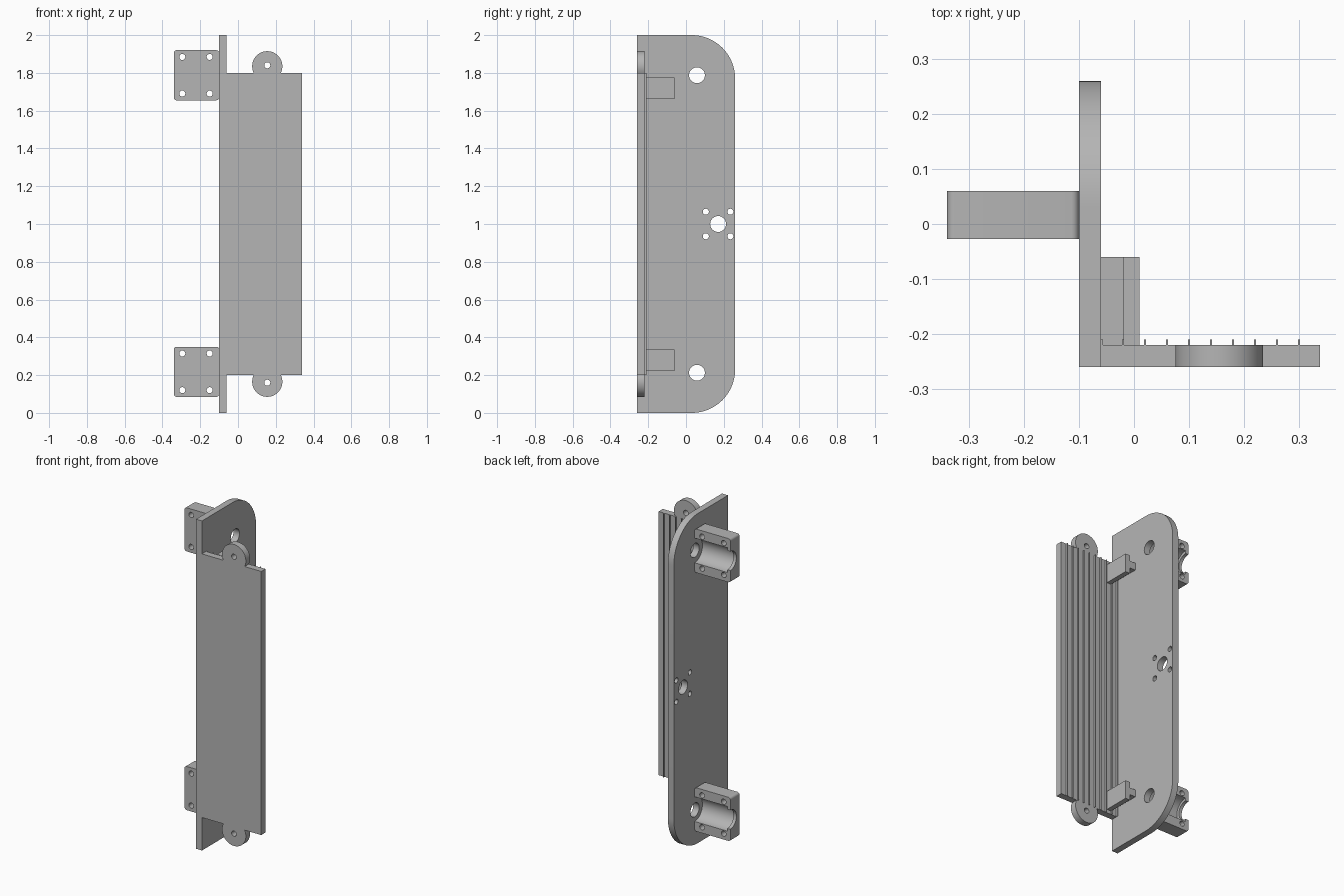
import bpy, bmesh, math

if "Cube" in bpy.data.objects:
    bpy.data.objects.remove(bpy.data.objects["Cube"])

grey = bpy.data.materials.new("light grey")
grey.diffuse_color = (0.46, 0.46, 0.46, 1)
grey.use_nodes = True
grey.node_tree.nodes["Principled BSDF"].inputs["Base Color"].default_value = grey.diffuse_color


def arc(cx, cz, r, a0, a1, n):
    """Points on an arc, angles in degrees."""
    return [(cx + r * math.cos(math.radians(a0 + (a1 - a0) * i / n)),
             cz + r * math.sin(math.radians(a0 + (a1 - a0) * i / n))) for i in range(n + 1)]


def circle(cx, cz, r, n=32):
    return arc(cx, cz, r, 0, 360, n)[:-1]


def rect(a0, a1, b0, b1):
    return [(a0, b0), (a1, b0), (a1, b1), (a0, b1)]


def prism(name, profile, axis, lo, hi):
    """Extrude a (y,z) profile along x or an (x,z) profile along y."""
    place = (lambda p, t: (t, p[0], p[1])) if axis == 'x' else (lambda p, t: (p[0], t, p[1]))
    bm = bmesh.new()
    face = bm.faces.new([bm.verts.new(place(p, lo)) for p in profile])
    ext = bmesh.ops.extrude_face_region(bm, geom=[face])
    moved = [v for v in ext['geom'] if isinstance(v, bmesh.types.BMVert)]
    bmesh.ops.translate(bm, verts=moved, vec=place((0, 0), hi - lo))
    bmesh.ops.recalc_face_normals(bm, faces=bm.faces)
    mesh = bpy.data.meshes.new(name)
    bm.to_mesh(mesh)
    bm.free()
    mesh.materials.append(grey)
    ob = bpy.data.objects.new(name, mesh)
    bpy.context.collection.objects.link(ob)
    return ob


def cut(ob, profile, axis, lo, hi):
    """Subtract a prism from an object."""
    cutter = prism("cutter", profile, axis, lo, hi)
    cutter.hide_render = True
    mod = ob.modifiers.new("cut", 'BOOLEAN')
    mod.operation, mod.solver, mod.object = 'DIFFERENCE', 'EXACT', cutter
    bpy.context.view_layer.objects.active = ob
    bpy.ops.object.modifier_apply(modifier=mod.name)
    bpy.data.objects.remove(cutter)


# side plate with two rounded corners, shaft holes and motor mounting holes
R = 0.23
side = prism("side_plate", [(-0.26, 0)] + arc(0.26 - R, R, R, -90, 0, 20)
             + arc(0.26 - R, 2 - R, R, 0, 90, 20) + [(-0.26, 2)], 'x', -0.10, -0.06)
holes = [(0.058, 1.7875, 0.042), (0.058, 0.2125, 0.042), (0.17, 1.0, 0.042)]
holes += [(y, z, 0.016) for y in (0.105, 0.235) for z in (0.935, 1.065)]
for y, z, r in holes:
    cut(side, circle(y, z, r), 'x', -0.2, 0.0)

# front panel with a round ear at each end
panel = prism("front_panel", [(-0.06, 0.2)] + arc(0.155, 0.165, 0.08, 154, 386, 32)
              + [(0.338, 0.2), (0.338, 1.8)] + arc(0.155, 1.835, 0.08, -26, 206, 32)
              + [(-0.06, 1.8)], 'y', -0.26, -0.22)
for z in (0.16, 1.84):
    cut(panel, circle(0.155, z, 0.016), 'y', -0.4, -0.1)

# thin ribs on the back of the panel
for i in range(10):
    x = -0.058 + 0.04 * i if i == 0 else -0.06 + 0.04 * i
    prism("panel_rib", rect(x - 0.002, x + 0.002, 0.2, 1.8), 'y', -0.221, -0.21)

for label, zc, zb in (("lower", 0.2175, 0.278), ("upper", 1.7875, 1.718)):
    # T-shaped bracket between plate and panel
    prism(label + "_bracket_flange", rect(-0.02, 0.01, zb - 0.057, zb + 0.057), 'y', -0.22, -0.06)
    prism(label + "_bracket_web", rect(-0.06, -0.02, zb - 0.022, zb + 0.022), 'y', -0.22, -0.06)

    # bearing block with rounded corners, bore and end lip
    x0, x1, h, r = -0.34, -0.10, 0.1325, 0.014
    outline = (arc(x1 - r, zc - h + r, r, -90, 0, 6) + arc(x1 - r, zc + h - r, r, 0, 90, 6)
               + arc(x0 + r, zc + h - r, r, 90, 180, 6) + arc(x0 + r, zc - h + r, r, 180, 270, 6))
    block = prism(label + "_bearing_block", outline, 'y', -0.027, 0.06)
    cut(block, circle(0.06, zc, 0.075, 48), 'x', -0.32, -0.05)
    cut(block, circle(0.06, zc, 0.058, 48), 'x', -0.4, -0.3)
    for x in (-0.295, -0.15):
        for dz in (-0.097, 0.097):
            cut(block, circle(x, zc + dz, 0.016), 'y', -0.1, 0.1)

# smooth the round surfaces, keep edges sharp
bpy.ops.object.select_all(action='SELECT')
bpy.context.view_layer.objects.active = side
bpy.ops.object.shade_smooth_by_angle(angle=math.radians(30))
